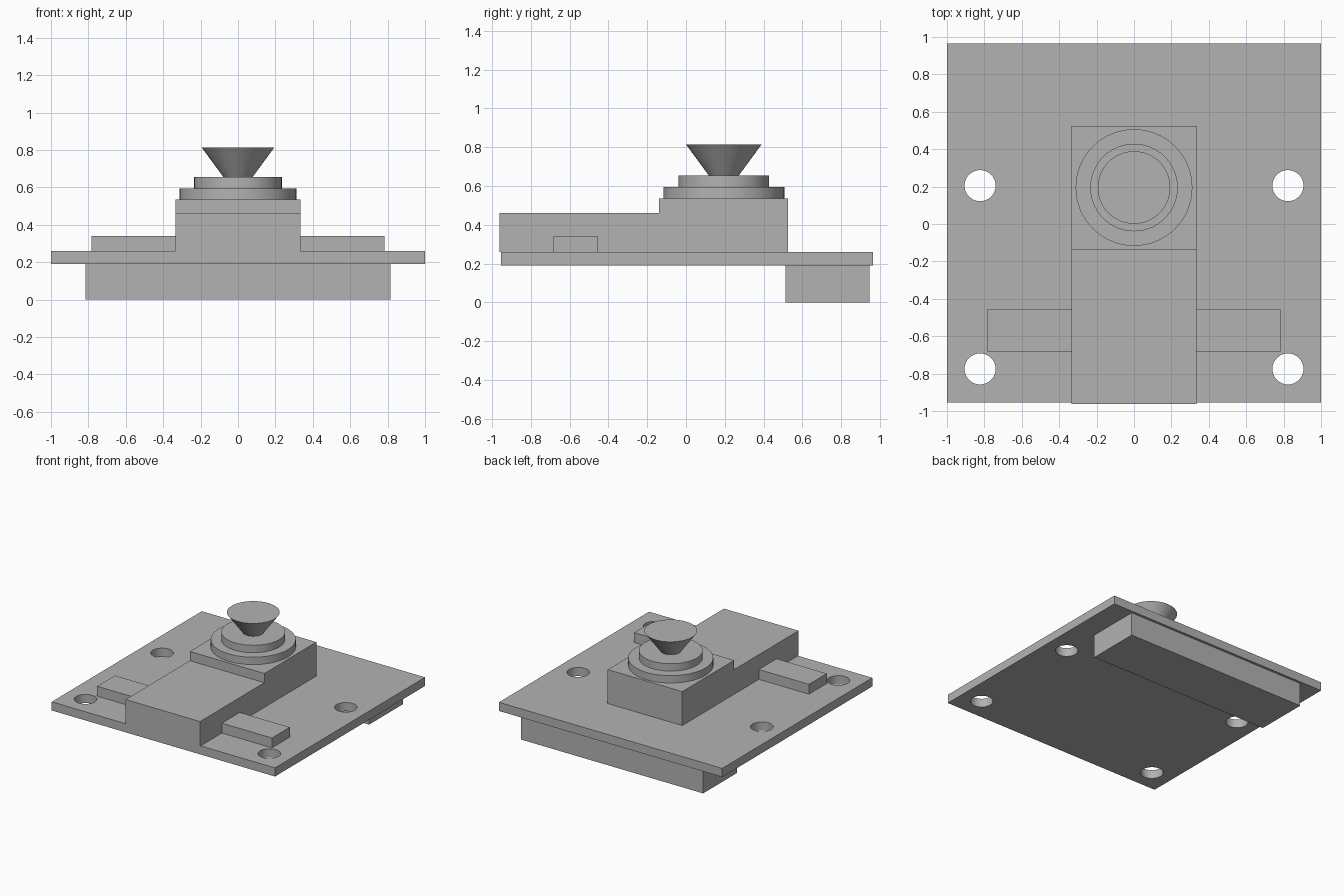
import bpy
import bmesh
from mathutils import Matrix, Vector

if "Cube" in bpy.data.objects:
    bpy.data.objects.remove(bpy.data.objects["Cube"], do_unlink=True)

grey = bpy.data.materials.new("plain grey")
grey.use_nodes = True
COLOUR = (0.45, 0.45, 0.45, 1)
grey.diffuse_color = COLOUR
grey.node_tree.nodes["Principled BSDF"].inputs["Base Color"].default_value = COLOUR


def finish(name, bm):
    """Turn a bmesh into a named, coloured object."""
    bmesh.ops.recalc_face_normals(bm, faces=bm.faces)
    mesh = bpy.data.meshes.new(name)
    bm.to_mesh(mesh)
    bm.free()
    mesh.materials.append(grey)
    obj = bpy.data.objects.new(name, mesh)
    bpy.context.collection.objects.link(obj)
    return obj


def box(name, low, high):
    low, high = Vector(low), Vector(high)
    bm = bmesh.new()
    bmesh.ops.create_cube(bm, size=1, matrix=Matrix.Translation((low + high) / 2)
                          @ Matrix.Diagonal(high - low).to_4x4())
    return finish(name, bm)


def activate(obj):
    bpy.ops.object.select_all(action="DESELECT")
    obj.select_set(True)
    bpy.context.view_layer.objects.active = obj


def disc(name, x, y, z0, z1, r0, r1):
    bm = bmesh.new()
    bmesh.ops.create_cone(bm, cap_ends=True, segments=64, radius1=r0, radius2=r1,
                          depth=z1 - z0, matrix=Matrix.Translation((x, y, (z0 + z1) / 2)))
    obj = finish(name, bm)
    activate(obj)
    bpy.ops.object.shade_smooth_by_angle()
    return obj


# Base plate with four drilled mounting holes
plate = box("base_plate", (-1, -0.955, 0.19), (1, 0.965, 0.26))
for x in (-0.823, 0.823):
    for y in (-0.775, 0.205):
        cutter = disc("hole_cutter", x, y, 0.1, 0.35, 0.083, 0.083)
        cutter.hide_render = True
        drill = plate.modifiers.new("hole", "BOOLEAN")
        drill.operation = "DIFFERENCE"
        drill.solver = "EXACT"
        drill.object = cutter
        activate(plate)
        bpy.ops.object.modifier_apply(modifier=drill.name)
        bpy.data.objects.remove(cutter, do_unlink=True)
activate(plate)
bpy.ops.object.shade_smooth_by_angle()

# Connector bar under the rear edge
box("rear_connector", (-0.815, 0.513, 0), (0.815, 0.945, 0.19))

# Stepped housing: side profile extruded across its width
HALF = 0.334
profile = [(-0.963, 0.26), (0.525, 0.26), (0.525, 0.535),
           (-0.14, 0.535), (-0.14, 0.46), (-0.963, 0.46)]
bm = bmesh.new()
side = bm.faces.new([bm.verts.new((-HALF, y, z)) for y, z in profile])
sweep = bmesh.ops.extrude_face_region(bm, geom=[side], use_keep_orig=True)
bmesh.ops.translate(bm, vec=(2 * HALF, 0, 0),
                    verts=[g for g in sweep["geom"] if isinstance(g, bmesh.types.BMVert)])
finish("housing", bm)

# Side tabs
for name, s in (("left_tab", 1), ("right_tab", -1)):
    xs = sorted((s * HALF, s * 0.783))
    box(name, (xs[0], -0.683, 0.26), (xs[1], -0.455, 0.34))

# Round collars and flared knob
CY = 0.195
disc("lower_collar", 0, CY, 0.535, 0.595, 0.312, 0.312)
disc("upper_collar", 0, CY, 0.595, 0.655, 0.234, 0.234)
disc("flared_knob", 0, CY, 0.655, 0.813, 0.078, 0.194)
